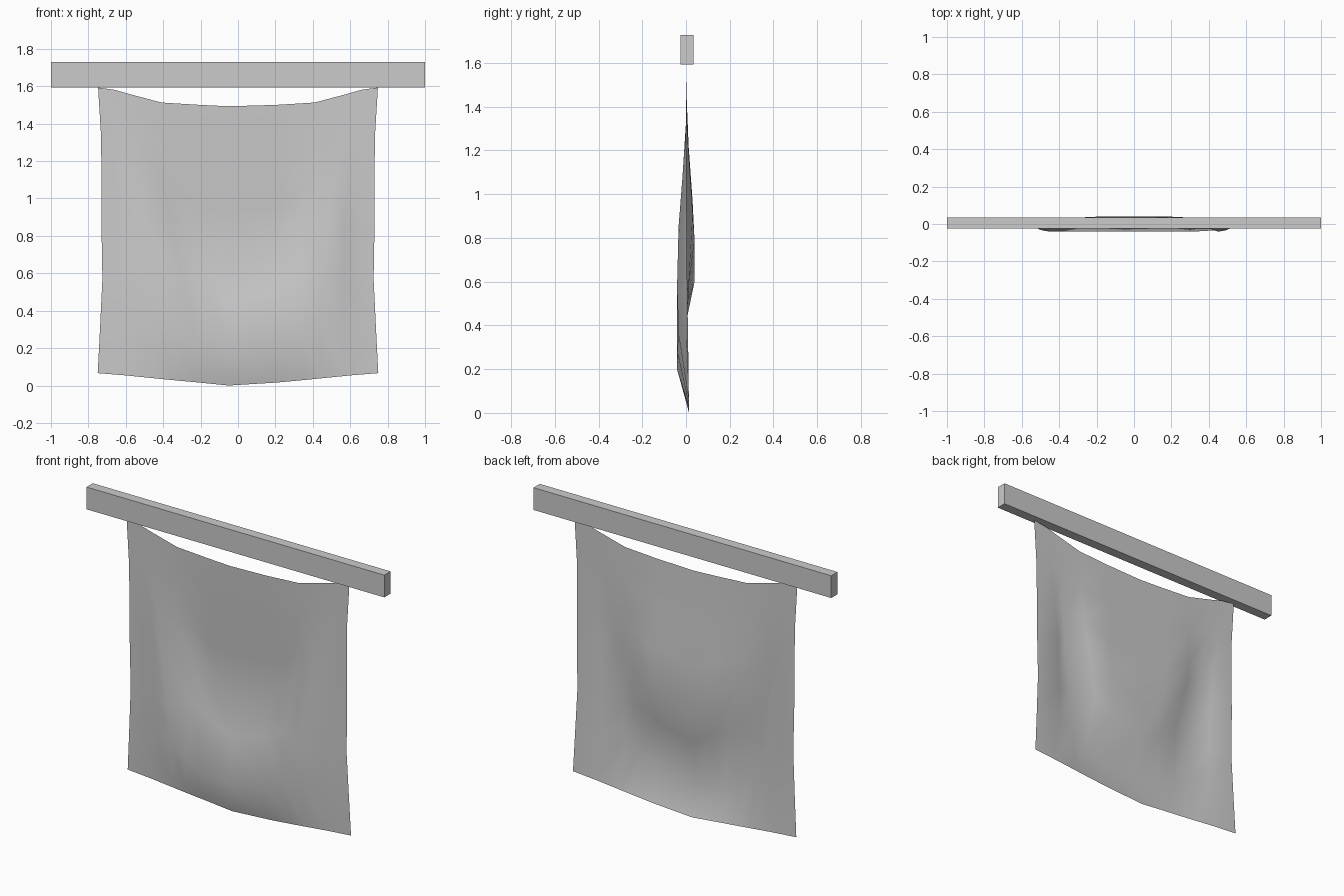
import bpy
import bmesh

default = bpy.data.objects.get("Cube")
if default:
    bpy.data.objects.remove(default, do_unlink=True)

# One plain grey for the beam and the cloth
grey = bpy.data.materials.new("plain grey")
grey.use_nodes = True
colour = (0.6, 0.6, 0.6, 1)
grey.diffuse_color = colour
grey.node_tree.nodes["Principled BSDF"].inputs["Base Color"].default_value = colour


def make_object(name, bm):
    mesh = bpy.data.meshes.new(name)
    bm.to_mesh(mesh)
    bm.free()
    mesh.materials.append(grey)
    obj = bpy.data.objects.new(name, mesh)
    bpy.context.collection.objects.link(obj)
    return obj


# Straight beam the cloth hangs from
bm = bmesh.new()
bmesh.ops.create_cube(bm, size=1)
bmesh.ops.scale(bm, vec=(2, 0.06, 0.135), verts=bm.verts)
bmesh.ops.translate(bm, vec=(0, 0.005, 1.661), verts=bm.verts)
make_object("beam", bm)

# Cloth folds from the top hem to the bottom hem, each listed from the middle
# outwards as distances from the centre line, depths and heights
folds = {
    "top hem": ((0, .2, .41, .58, .66, .748),
                (0, 0, 0, 0, 0, 0),
                (1.493, 1.5, 1.513, 1.558, 1.581, 1.593)),
    "upper sheet": ((0, .2, .4, .55, .63, .732),
                    (.012, .012, .007, 0, 0, 0),
                    (1.2, 1.22, 1.28, 1.32, 1.33, 1.33)),
    "upper pocket": ((0, .21, .4, .52, .59, .73),
                     (.03, .03, .02, -.016, .001, .002),
                     (.93, .97, 1.07, 1.08, 1.1, 1.1)),
    "pocket valley": ((0, .2, .37, .49, .57, .73),
                      (.039, .039, .031, -.034, .001, .004),
                      (.6, .79, .91, .85, .85, .85)),
    "front ridge": ((0, .17, .3, .45, .56, .725),
                    (.008, .01, .012, -.041, .002, .006),
                    (.45, .51, .58, .57, .57, .57)),
    "low swell": ((0, .22, .33, .43, .56, .738),
                  (-.041, -.041, -.04, -.034, 0, .01),
                  (.2, .2, .28, .36, .36, .3)),
    "bottom hem": ((0, .21, .35, .45, .6, .75),
                   (.014, .014, .013, .013, .013, .013),
                   (0, .016, .029, .039, .054, .066)),
}

bm = bmesh.new()
grid = []
for distances, depths, heights in folds.values():
    half = list(zip(distances, depths, heights))
    points = [(-x, y, z) for x, y, z in reversed(half[1:])] + half
    # The lowest sag sits slightly to the right of the centre line
    middle = len(points) // 2
    points[middle] = (-0.05, *points[middle][1:])
    grid.append([bm.verts.new(p) for p in points])

for upper, lower in zip(grid, grid[1:]):
    for i in range(len(upper) - 1):
        bm.faces.new((upper[i], lower[i], lower[i + 1], upper[i + 1]))
for face in bm.faces:
    face.smooth = True
make_object("hanging_cloth", bm)
